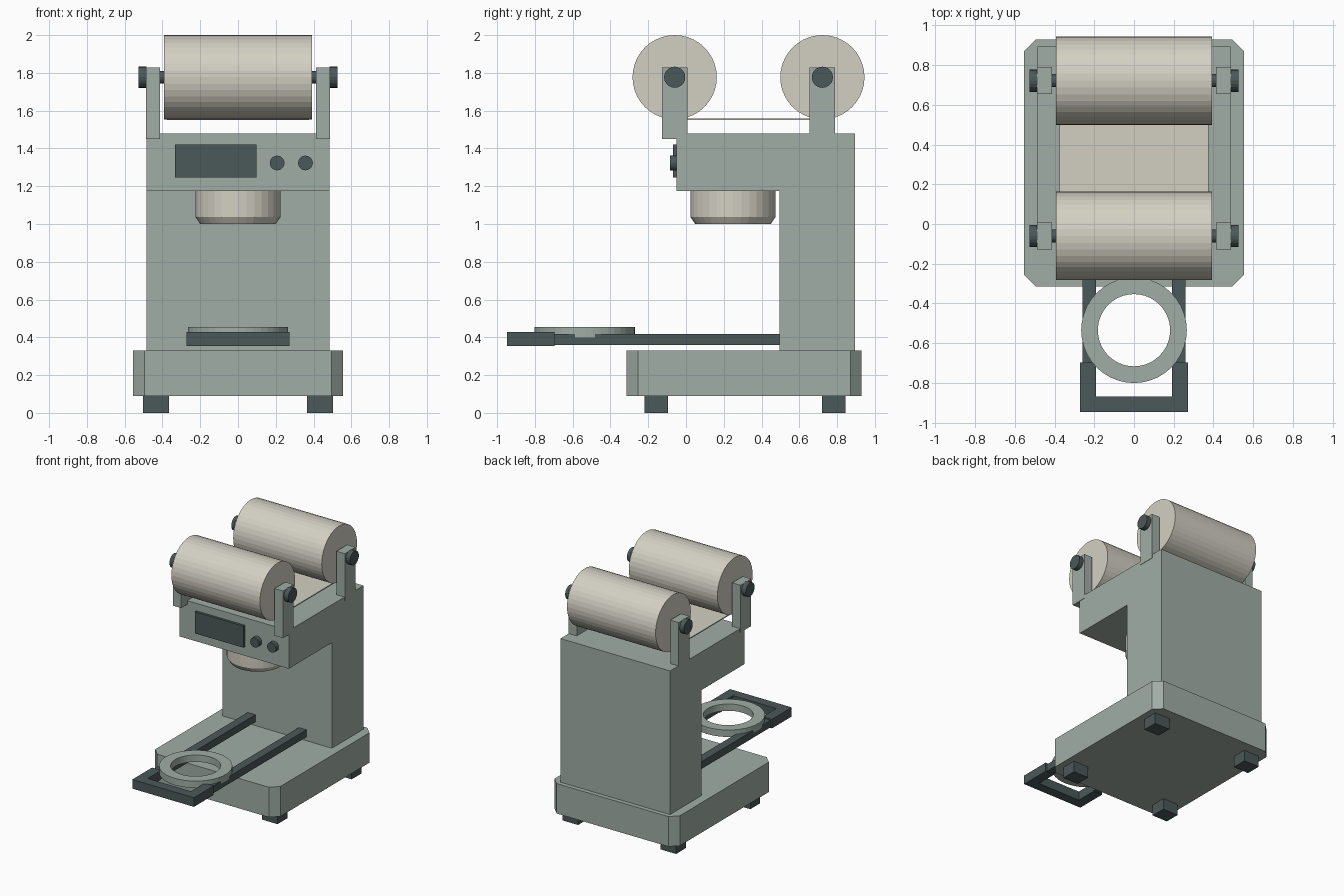
import bpy, bmesh, math
from mathutils import Matrix, Vector

cube = bpy.data.objects.get("Cube")
if cube:
    bpy.data.objects.remove(cube)


def material(name, rgb):
    m = bpy.data.materials.new(name)
    m.use_nodes = True
    m.diffuse_color = (*rgb, 1)
    m.node_tree.nodes["Principled BSDF"].inputs["Base Color"].default_value = (*rgb, 1)
    return m


green = material("sage_green", (0.355, 0.42, 0.38))
cream = material("warm_cream", (0.65, 0.63, 0.545))
dark = material("dark_slate", (0.071, 0.098, 0.098))


def finish(name, bm, mat):
    bmesh.ops.recalc_face_normals(bm, faces=bm.faces)
    me = bpy.data.meshes.new(name)
    bm.to_mesh(me)
    bm.free()
    me.materials.append(mat)
    ob = bpy.data.objects.new(name, me)
    bpy.context.collection.objects.link(ob)
    return ob


def box(name, x, y, z, mat):
    """Box from (min, max) pairs on each axis."""
    bm = bmesh.new()
    bmesh.ops.create_cube(bm, size=1)
    for v in bm.verts:
        v.co = [r[0] if c < 0 else r[1] for c, r in zip(v.co, (x, y, z))]
    return finish(name, bm, mat)


def prism(name, points, direction, mat):
    """Polygon extruded along a direction."""
    bm = bmesh.new()
    face = bm.faces.new([bm.verts.new(p) for p in points])
    ext = bmesh.ops.extrude_face_region(bm, geom=[face])
    moved = [g for g in ext["geom"] if isinstance(g, bmesh.types.BMVert)]
    bmesh.ops.translate(bm, verts=moved, vec=direction)
    return finish(name, bm, mat)


def cylinder(name, start, end, radius, mat, sides=32, end_radius=None):
    a, b = Vector(start), Vector(end)
    turn = (b - a).to_track_quat("Z", "Y").to_matrix().to_4x4()
    bm = bmesh.new()
    bmesh.ops.create_cone(bm, cap_ends=True, segments=sides, radius1=radius,
                          radius2=radius if end_radius is None else end_radius,
                          depth=(b - a).length,
                          matrix=Matrix.Translation((a + b) / 2) @ turn)
    return finish(name, bm, mat)


def revolve(name, profile, centre, mat, sides=32, closed=False):
    """Spin (radius, z) points about a vertical axis."""
    bm = bmesh.new()
    rings = []
    for r, z in profile:
        rings.append([bm.verts.new((centre[0] + r * math.cos(math.tau * i / sides),
                                    centre[1] + r * math.sin(math.tau * i / sides), z))
                      for i in range(sides)])
    pairs = list(zip(rings, rings[1:]))
    if closed:
        pairs.append((rings[-1], rings[0]))
    else:
        bm.faces.new(rings[0])
        bm.faces.new(rings[-1])
    for lo, hi in pairs:
        for i in range(sides):
            j = (i + 1) % sides
            bm.faces.new((lo[i], lo[j], hi[j], hi[i]))
    return finish(name, bm, mat)


def span(side, inner, outer):
    return sorted((side * inner, side * outer))


# Base with clipped corners
hx, y0, y1, c = 0.555, -0.315, 0.93, 0.06
outline = [(-hx + c, y0), (hx - c, y0), (hx, y0 + c), (hx, y1 - c),
           (hx - c, y1), (-hx + c, y1), (-hx, y1 - c), (-hx, y0 + c)]
prism("base", [(x, y, 0.09) for x, y in outline], (0, 0, 0.24), green)

# Column and overhanging head as one side profile
side_profile = [(0.495, 0.32), (0.895, 0.32), (0.895, 1.48),
                (-0.05, 1.48), (-0.05, 1.175), (0.495, 1.175)]
prism("body", [(-0.485, y, z) for y, z in side_profile], (0.97, 0, 0), green)

# Feet
for sx, side in ((-1, "right"), (1, "left")):
    for end, y in (("front", -0.157), ("back", 0.782)):
        box(f"{end}_{side}_foot", span(sx, 0.365, 0.503), (y - 0.062, y + 0.062),
            (0, 0.1), dark)

# Rollers with axles, posts and end knobs
axle_z = 1.777
for end, y in (("front", -0.06), ("back", 0.722)):
    cylinder(f"{end}_roller", (-0.392, y, axle_z), (0.392, y, axle_z), 0.223, cream, 40)
    cylinder(f"{end}_axle", (-0.5, y, axle_z), (0.5, y, axle_z), 0.033, dark, 16)
    for sx, side in ((-1, "right"), (1, "left")):
        box(f"{end}_{side}_post", span(sx, 0.414, 0.488), (y - 0.068, y + 0.068),
            (1.45, 1.828), green)
        cylinder(f"{end}_{side}_axle_knob", (sx * 0.485, y, axle_z),
                 (sx * 0.526, y, axle_z), 0.056, dark, 20)

# Sheet stretched under the rollers
box("film_sheet", (-0.375, 0.375), (-0.06, 0.722), (1.55, 1.558), cream)

# Control panel
box("display", (-0.333, 0.097), (-0.07, -0.04), (1.247, 1.42), dark)
for side, x in (("right", 0.207), ("left", 0.357)):
    cylinder(f"{side}_control_knob", (x, -0.04, 1.323), (x, -0.086, 1.323), 0.039, dark, 20)

# Lens housing under the head
revolve("lens_housing", [(0.2, 1.0), (0.225, 1.037), (0.225, 1.19)], (0, 0.249), cream)

# Sliding tray: rails, open frame and ring holder
for sx, side in ((-1, "right"), (1, "left")):
    box(f"{side}_rail", span(sx, 0.192, 0.26), (-0.72, 0.51), (0.36, 0.418), dark)
frame = [(-0.273, -0.947), (0.273, -0.947), (0.273, -0.697), (0.192, -0.697),
         (0.192, -0.868), (-0.192, -0.868), (-0.192, -0.697), (-0.273, -0.697)]
prism("tray_frame", [(x, y, 0.355) for x, y in frame], (0, 0, 0.073), dark)
revolve("ring_holder", [(0.182, 0.4), (0.266, 0.4), (0.266, 0.455), (0.182, 0.455)],
        (0, -0.535), green, sides=40, closed=True)
